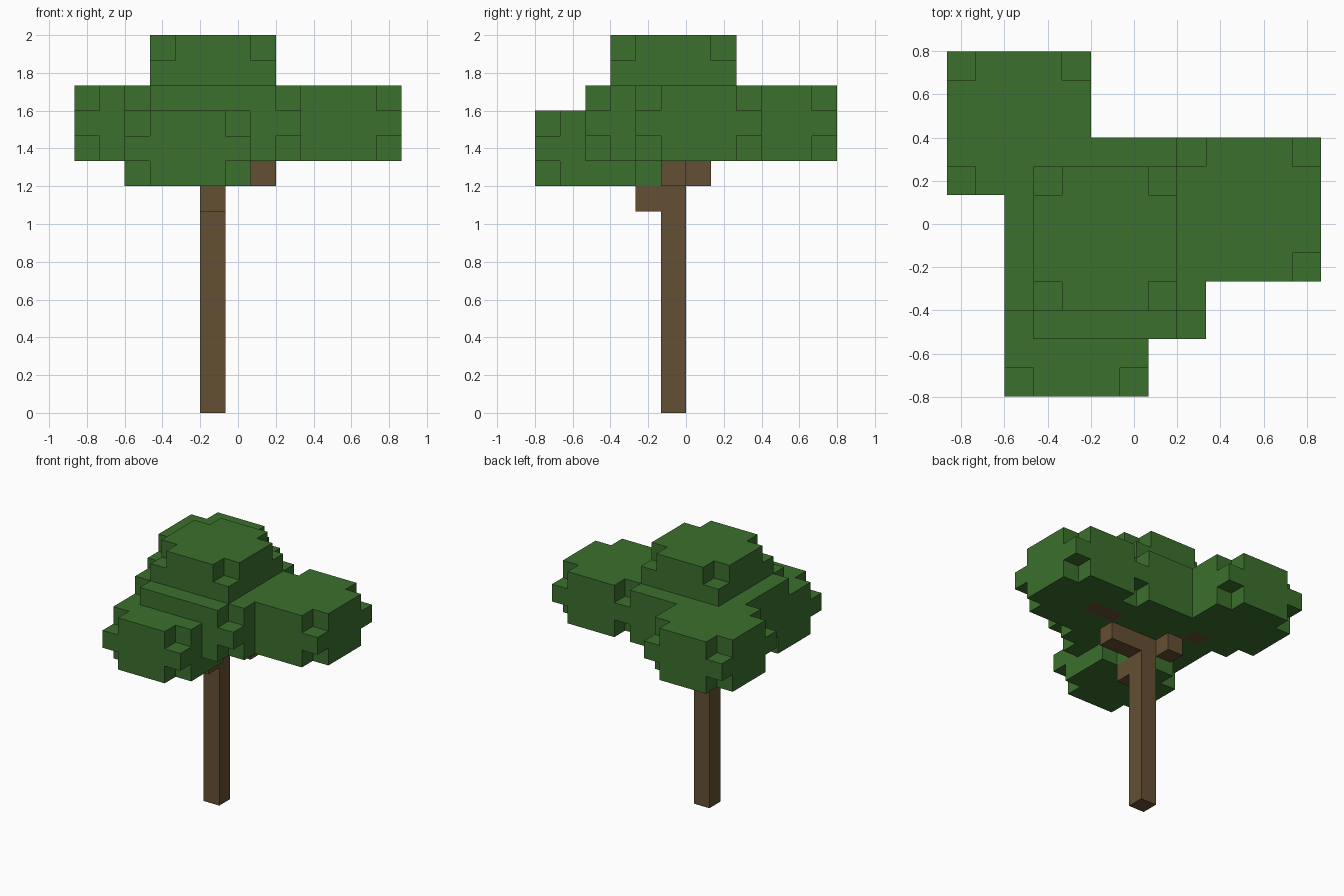
import bpy
import bmesh
from itertools import product
from mathutils import Vector

cube = bpy.data.objects.get("Cube")
if cube:
    bpy.data.objects.remove(cube, do_unlink=True)

UNIT = 2 / 15                       # size of one block
ORIGIN = Vector((-6.5, -6, 0))      # grid corner, in blocks


def make_material(name, rgb):
    mat = bpy.data.materials.new(name)
    mat.use_nodes = True
    color = (*rgb, 1)
    mat.diffuse_color = color
    mat.node_tree.nodes["Principled BSDF"].inputs["Base Color"].default_value = color
    return mat


leaf_green = make_material("leaf green", (0.044, 0.162, 0.026))
bark_brown = make_material("bark brown", (0.130, 0.080, 0.033))


def box(lo, hi):
    """All blocks from lo to hi, both included."""
    return set(product(*(range(a, b + 1) for a, b in zip(lo, hi))))


def clump(lo, hi, notched):
    """Leaf box with its four corner blocks missing on the notched layers."""
    corners = set(product((lo[0], hi[0]), (lo[1], hi[1]), notched))
    return box(lo, hi) - corners


# Wood first, so that leaves fill only the space around it
parts = [
    ("trunk", bark_brown, box((5, 5, 0), (5, 5, 9))),
    ("front_branch", bark_brown, {(5, 4, 8)}),
    ("left_branch", bark_brown,
     box((6, 5, 9), (7, 5, 9)) | box((8, 6, 10), (9, 6, 10))),
    ("back_branch", bark_brown, {(4, 6, 9), (3, 7, 10)}),
    ("middle_leaves", leaf_green, clump((2, 2, 10), (8, 8, 12), (10, 12))),
    ("top_leaves", leaf_green, clump((3, 3, 13), (7, 7, 14), (14,))),
    ("front_leaves", leaf_green, clump((2, 0, 9), (6, 4, 11), (9, 11))),
    ("left_leaves", leaf_green, clump((8, 4, 10), (12, 8, 12), (10, 12))),
    ("back_leaves", leaf_green, clump((0, 7, 10), (4, 11, 12), (10, 12))),
]
occupied = set().union(*(blocks for _, _, blocks in parts))


def build(name, mat, blocks):
    """Mesh the block sides that no other block covers."""
    bm = bmesh.new()
    for block in sorted(blocks):
        center = Vector(block) + Vector((0.5, 0.5, 0.5))
        for axis, sign in product(range(3), (-1, 1)):
            step = Vector((0, 0, 0))
            step[axis] = sign
            if tuple(int(c) for c in Vector(block) + step) in occupied:
                continue
            u = Vector((0, 0, 0))
            u[(axis + 1) % 3] = 0.5
            v = step.cross(u)
            mid = center + step / 2
            ring = (mid - u - v, mid + u - v, mid + u + v, mid - u + v)
            bm.faces.new([bm.verts.new((p + ORIGIN) * UNIT) for p in ring])
    bmesh.ops.remove_doubles(bm, verts=bm.verts, dist=UNIT / 100)
    mesh = bpy.data.meshes.new(name)
    bm.to_mesh(mesh)
    bm.free()
    mesh.materials.append(mat)
    bpy.context.collection.objects.link(bpy.data.objects.new(name, mesh))


claimed = set()
for name, mat, blocks in parts:
    build(name, mat, blocks - claimed)
    claimed |= blocks
